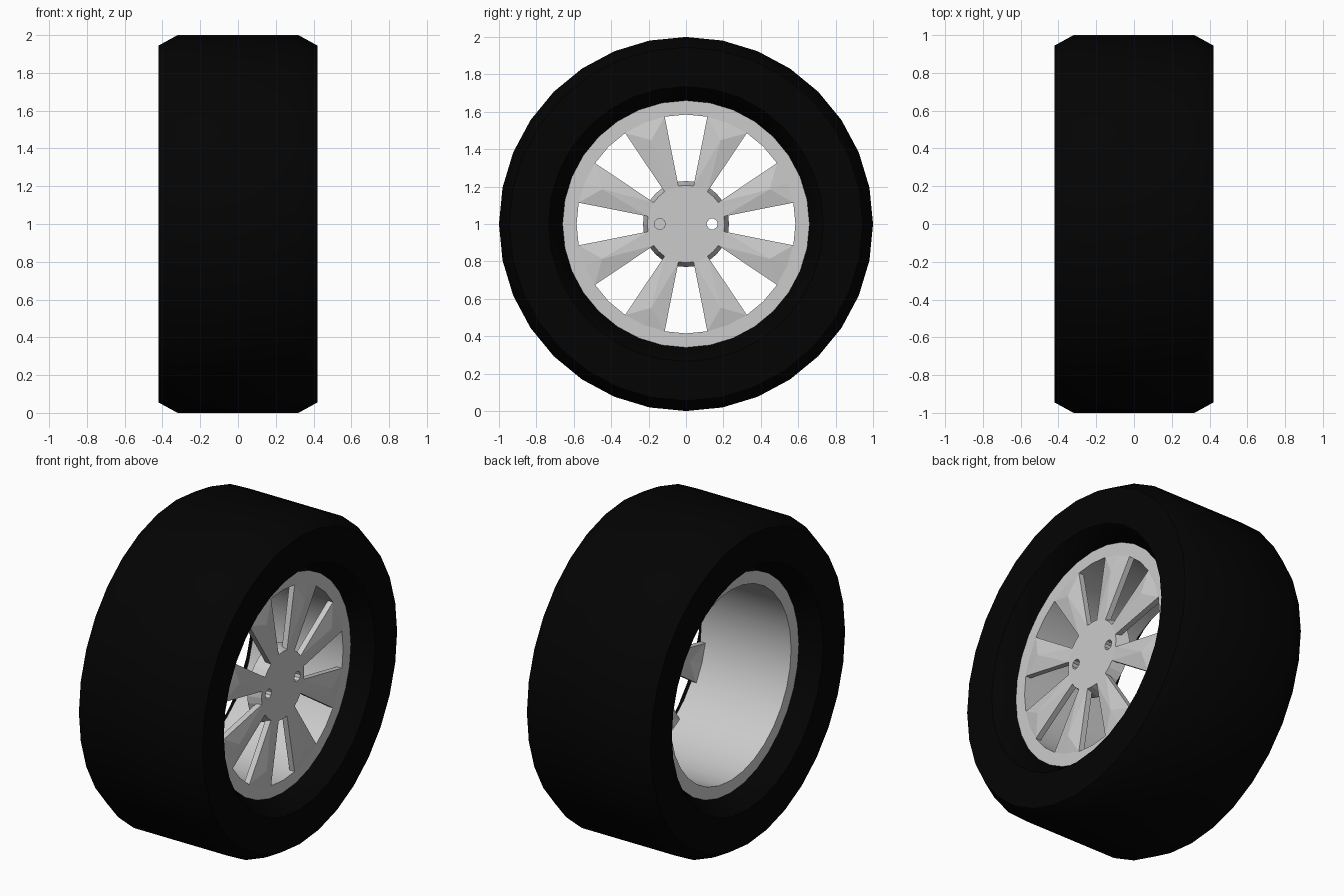
import bpy, bmesh, math
from mathutils import Vector

if "Cube" in bpy.data.objects:
    bpy.data.objects.remove(bpy.data.objects["Cube"])

N = 32           # sides around the wheel
CZ = 1.0         # axle height
FACE = 0.305     # x of the rim, spoke and hub faces


def pt(x, r, a):
    return Vector((x, r * math.cos(a), CZ + r * math.sin(a)))


def finish(bm, name, mat=None):
    bmesh.ops.recalc_face_normals(bm, faces=bm.faces)
    me = bpy.data.meshes.new(name)
    bm.to_mesh(me)
    bm.free()
    ob = bpy.data.objects.new(name, me)
    bpy.context.collection.objects.link(ob)
    if mat:
        me.materials.append(mat)
    return ob


def smooth(ob, deg=35):
    bpy.ops.object.select_all(action='DESELECT')
    ob.select_set(True)
    bpy.context.view_layer.objects.active = ob
    bpy.ops.object.shade_smooth_by_angle(angle=math.radians(deg))


def lathe(name, profile, mat=None):
    """Revolve a closed (x, radius) profile around the axle."""
    bm = bmesh.new()
    rings = [[bm.verts.new(pt(x, r, 2 * math.pi * i / N)) for x, r in profile]
             for i in range(N)]
    k = len(profile)
    for i in range(N):
        a, b = rings[i], rings[(i + 1) % N]
        for j in range(k):
            bm.faces.new((a[j], a[(j + 1) % k], b[(j + 1) % k], b[j]))
    ob = finish(bm, name, mat)
    smooth(ob)
    return ob


rubber = bpy.data.materials.new("rubber")
rubber.diffuse_color = (0.001, 0.001, 0.001, 1)
rubber.use_nodes = True
rubber.node_tree.nodes["Principled BSDF"].inputs["Base Color"].default_value = rubber.diffuse_color

# tyre: tread, chamfered shoulders, flat sidewalls, sloped lips
half = [(0.32, 1.0), (0.42, 0.945), (0.418, 0.735), (FACE, 0.66)]
lathe("tyre", half + [(-x, r) for x, r in reversed(half)], rubber)

# rim barrel with flat edge rings
lathe("rim", [(FACE, 0.665), (FACE, 0.585), (-FACE, 0.585), (-FACE, 0.665)])

# spokes: eight thin radial plates, each with a shallow peak near the rim
THICK, PEAK = 0.035, 0.02
bm = bmesh.new()
for s in range(8):
    base = math.radians(45 * s + 22.5)
    layers = []
    for x in (FACE, FACE - THICK):
        edge = [bm.verts.new(pt(x, r, base + math.radians(d))) for r, d in
                ((0.207, -11.25), (0.585, -11.25), (0.585, 0),
                 (0.585, 11.25), (0.207, 11.25), (0.207, 0))]
        peak = bm.verts.new(pt(x + PEAK, 0.485, base))
        a, b, c, d, e, f = edge
        for tri in ((b, c, peak), (c, d, peak), (a, b, peak),
                    (d, e, peak), (e, f, peak), (f, a, peak)):
            bm.faces.new(tri)
        layers.append(edge)
    for i in range(6):
        j = (i + 1) % 6
        bm.faces.new((layers[0][i], layers[0][j], layers[1][j], layers[1][i]))
finish(bm, "spokes")


def disc(name, x0, r0, x1, r1, n, cy=0.0):
    """Tapered disc along the axle, offset sideways by cy."""
    bm = bmesh.new()
    ends = []
    for x, r in ((x0, r0), (x1, r1)):
        ends.append([bm.verts.new(pt(x, r, 2 * math.pi * i / n) + Vector((0, cy, 0)))
                     for i in range(n)])
        bm.faces.new(ends[-1])
    for i in range(n):
        j = (i + 1) % n
        bm.faces.new((ends[0][i], ends[0][j], ends[1][j], ends[1][i]))
    return finish(bm, name)


# hub plate, slightly wider at the back
hub = disc("hub", FACE, 0.207, FACE - 0.08, 0.23, N)

# two bolt holes, one blind and one through
for side, depth in ((-1, 0.245), (1, 0.1)):
    cutter = disc("hole_cutter", depth, 0.03, 0.4, 0.03, 10, side * 0.14)
    cutter.hide_render = True
    cutter.hide_set(True)
    mod = hub.modifiers.new("hole", 'BOOLEAN')
    mod.operation = 'DIFFERENCE'
    mod.solver = 'EXACT'
    mod.object = cutter
